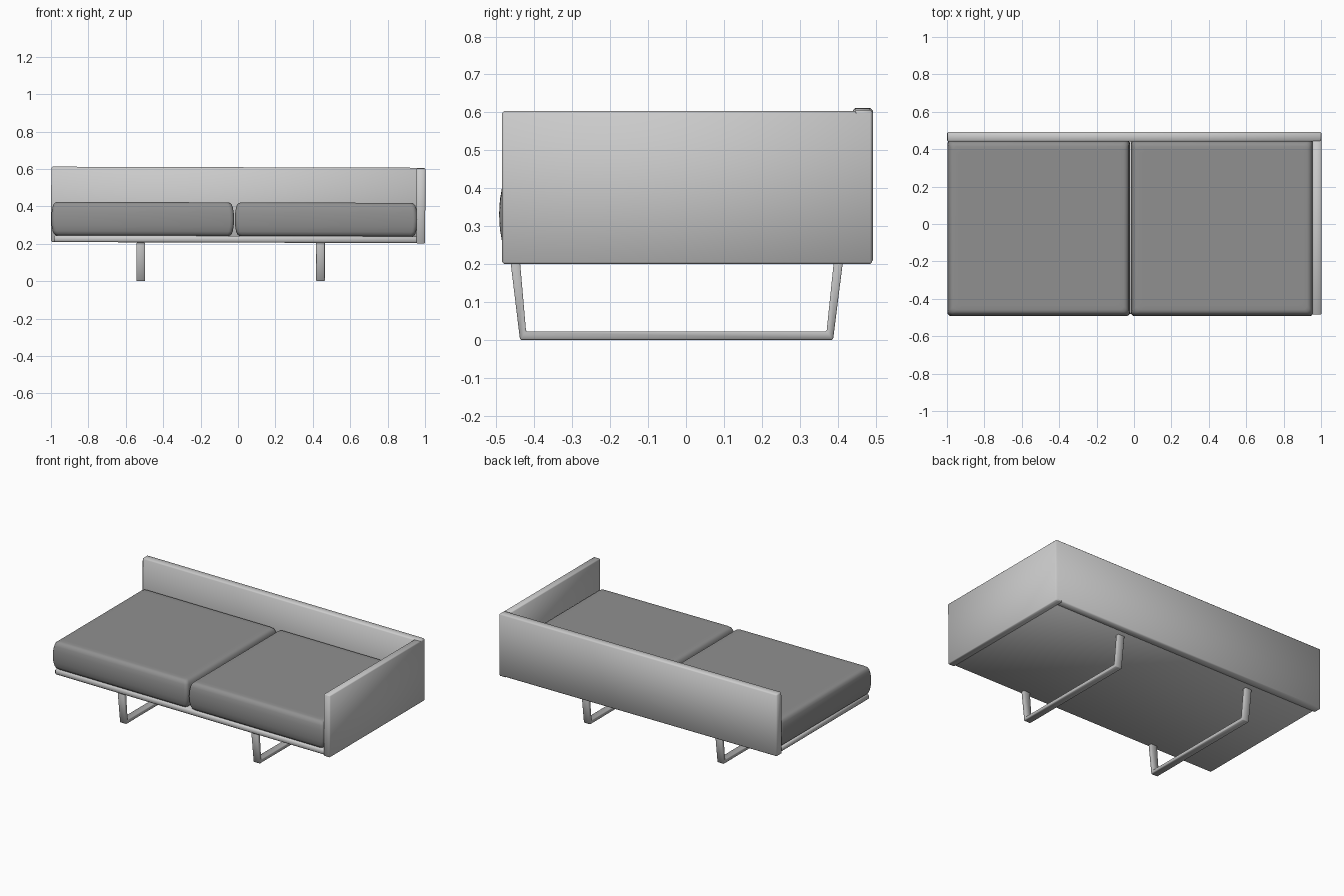
import bpy, bmesh, math

if "Cube" in bpy.data.objects:
    bpy.data.objects.remove(bpy.data.objects["Cube"])

TILT = 0.003  # upholstery leans very slightly down towards +x


def grey(name, value):
    mat = bpy.data.materials.new(name)
    mat.diffuse_color = (value, value, value, 1)
    mat.use_nodes = True
    mat.node_tree.nodes["Principled BSDF"].inputs["Base Color"].default_value = mat.diffuse_color
    return mat


PANEL = grey("panel_grey", 0.69)
CUSHION = grey("cushion_grey", 0.28)
LEG = grey("leg_grey", 0.5)


def finish(name, bm, mat, bevel=0.0, tilt=True):
    bmesh.ops.recalc_face_normals(bm, faces=bm.faces)
    mesh = bpy.data.meshes.new(name)
    bm.to_mesh(mesh)
    bm.free()
    mesh.materials.append(mat)
    ob = bpy.data.objects.new(name, mesh)
    bpy.context.collection.objects.link(ob)
    if tilt:
        ob.rotation_euler.y = TILT
    if bevel:
        # soft edge whose normals blend into the broad faces
        m = ob.modifiers.new("soft_edges", 'BEVEL')
        m.width, m.segments, m.limit_method = bevel, 1, 'ANGLE'
    mesh.shade_smooth()
    return ob


def box(name, lo, hi, bevel):
    bm = bmesh.new()
    bmesh.ops.create_cube(bm, size=1)
    for v in bm.verts:
        v.co = [(a + b) / 2 + c * (b - a) for a, b, c in zip(lo, hi, v.co)]
    return finish(name, bm, PANEL, bevel)


def cushion(name, x0, x1, y0, y1, z0, z1):
    # rounded-rectangle rings stacked upwards: (height fraction, inset)
    r = 0.022
    levels = [(0, .06), (0, .034), (.015, .023), (.06, .013), (.14, .007), (.3, .002), (.5, 0),
              (.7, .002), (.86, .007), (.94, .013), (.985, .023), (1, .034), (1, .06)]
    corners = [(x1, y1, 0), (x0, y1, 90), (x0, y0, 180), (x1, y0, 270)]
    bm = bmesh.new()
    rings = []
    for t, inset in levels:
        ring = []
        for cx, cy, start in corners:
            sx = -1 if cx == x1 else 1
            sy = -1 if cy == y1 else 1
            for k in range(5):
                a = math.radians(start + k * 22.5)
                ring.append(bm.verts.new((cx + sx * (r + inset) + r * math.cos(a),
                                          cy + sy * (r + inset) + r * math.sin(a),
                                          z0 + t * (z1 - z0))))
        rings.append(ring)
    for a, b in zip(rings, rings[1:]):
        for i in range(len(a)):
            j = (i + 1) % len(a)
            bm.faces.new((a[i], a[j], b[j], b[i]))
    bm.faces.new(rings[0])
    bm.faces.new(rings[-1])
    return finish(name, bm, CUSHION)


def sled_leg(name, x, width):
    # flat-bar U with flared uprights, extruded along x
    outline = [(-.463, .206), (-.438, 0), (.388, 0), (.414, .206),
               (.390, .206), (.371, .022), (-.422, .022), (-.438, .206)]
    bm = bmesh.new()
    f = bm.faces.new([bm.verts.new((x - width / 2, y, z)) for y, z in outline])
    ext = bmesh.ops.extrude_face_region(bm, geom=[f])
    bmesh.ops.translate(bm, vec=(width, 0, 0),
                        verts=[g for g in ext["geom"] if isinstance(g, bmesh.types.BMVert)])
    return finish(name, bm, LEG, 0.003, tilt=False)


# seat platform, back and single arm
box("seat_platform", (-.985, -.48, .206), (.96, .45, .242), .008)
box("back_panel", (-1, .44, .206), (.999, .493, .609), .007)
box("right_arm", (.953, -.485, .203), (1, .491, .606), .005)

# two seat cushions
cushion("left_cushion", -.999, -.022, -.493, .449, .240, .421)
cushion("right_cushion", -.018, .958, -.493, .449, .240, .421)

# sled legs
for label, x in (("left_leg", -.52), ("right_leg", .441)):
    sled_leg(label, x, .047)
